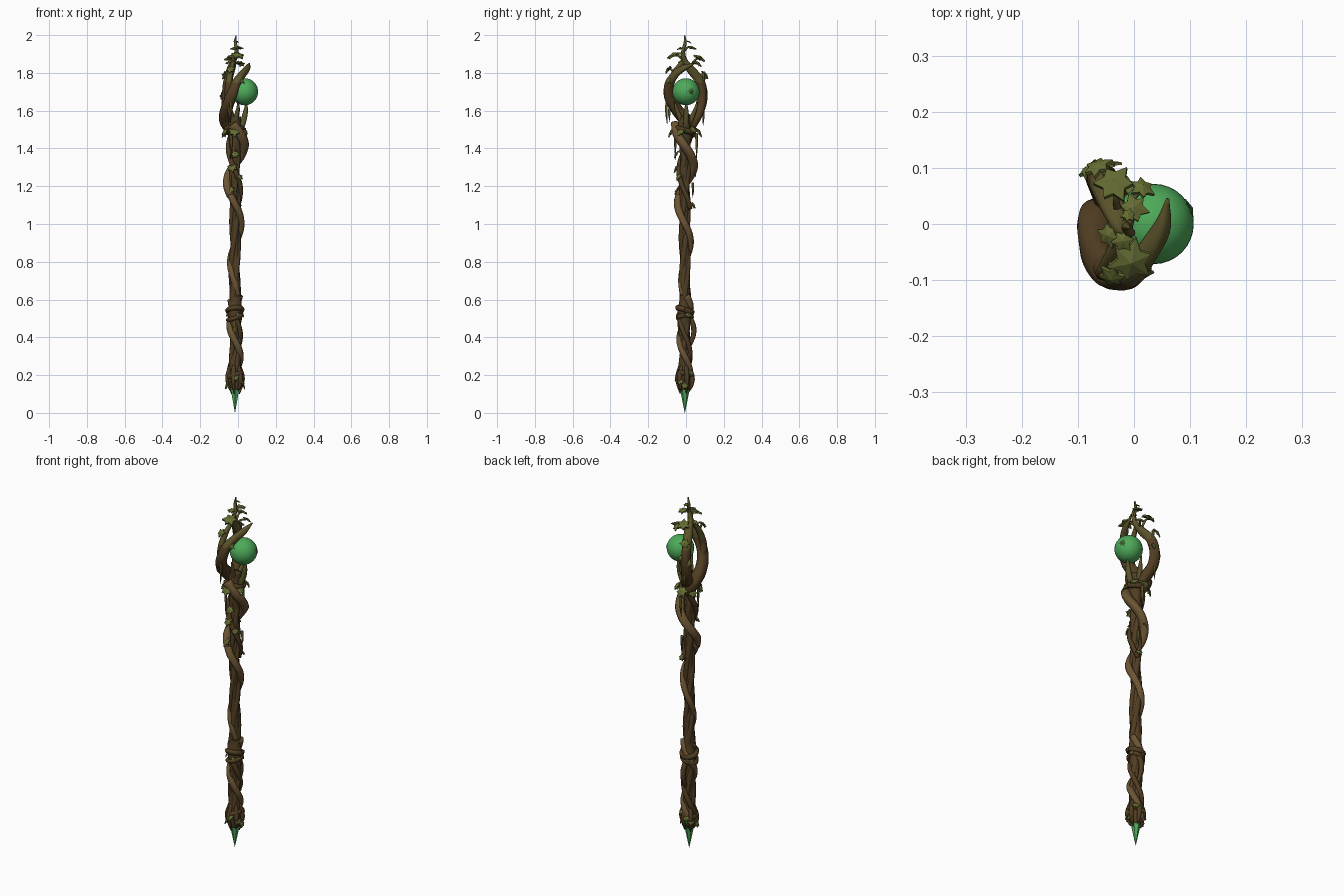
import bpy, bmesh, math, random
from mathutils import Vector, Matrix

if "Cube" in bpy.data.objects:
    bpy.data.objects.remove(bpy.data.objects["Cube"])

random.seed(4)
CX, CY = -0.016, -0.006  # staff axis


def material(name, rgb):
    m = bpy.data.materials.new(name)
    m.diffuse_color = (*rgb, 1)
    m.use_nodes = True
    m.node_tree.nodes["Principled BSDF"].inputs["Base Color"].default_value = m.diffuse_color
    return m


BARK = material("dark_bark", (0.082, 0.047, 0.016))
VINE = material("light_bark", (0.150, 0.090, 0.034))
MOSS = material("mossy_bark", (0.105, 0.088, 0.024))
LEAF = material("ivy_leaf", (0.130, 0.150, 0.032))
GEM = material("green_crystal", (0.075, 0.40, 0.10))
DARK_LEAF = material("dark_leaf", (0.05, 0.12, 0.025))


def finish(name, bm, mats, smooth=True, rule=None):
    bmesh.ops.recalc_face_normals(bm, faces=bm.faces)
    for f in bm.faces:
        f.smooth = smooth
        if rule:
            f.material_index = rule(f)
    me = bpy.data.meshes.new(name)
    bm.to_mesh(me)
    bm.free()
    for m in mats:
        me.materials.append(m)
    ob = bpy.data.objects.new(name, me)
    bpy.context.collection.objects.link(ob)
    return ob


def spline(pts, steps):
    """Catmull-Rom through (x, y, z, radius) points."""
    p = [Vector(q) for q in pts]
    p = [2 * p[0] - p[1]] + p + [2 * p[-1] - p[-2]]
    out = []
    for i in range(1, len(p) - 2):
        a, b, c, d = p[i - 1:i + 3]
        for s in range(steps):
            t = s / steps
            out.append(0.5 * (2 * b + (c - a) * t + (2 * a - 5 * b + 4 * c - d) * t * t
                              + (3 * b - a - 3 * c + d) * t ** 3))
    return out + [p[-2]]


def tube(bm, pts, steps=6, sides=10, gnarl=0.1):
    """Sweep a slightly knobbly round section along a path."""
    path = spline(pts, steps)
    rings, side = [], None
    ph = random.random() * 6
    for i, q in enumerate(path):
        tan = (path[min(i + 1, len(path) - 1)].xyz - path[max(i - 1, 0)].xyz).normalized()
        if side is None:
            side = tan.orthogonal()
        side = (side - tan * side.dot(tan)).normalized()
        up = tan.cross(side)
        ring = []
        for k in range(sides):
            a = 2 * math.pi * k / sides
            r = max(q[3], 0.0008) * (1 + gnarl * math.sin(3 * a + ph + i * 0.25))
            ring.append(bm.verts.new(q.xyz + (side * math.cos(a) + up * math.sin(a)) * r))
        rings.append(ring)
    for r0, r1 in zip(rings, rings[1:]):
        for k in range(sides):
            bm.faces.new((r0[k], r0[(k + 1) % sides], r1[(k + 1) % sides], r1[k]))
    bm.faces.new(rings[0][::-1])
    bm.faces.new(rings[-1])


def helix(z0, z1, r0, r1, t0, t1, a0, pitch):
    """Points winding round the staff; angle a0 (degrees) at z0."""
    n = max(4, int(abs(z1 - z0) / pitch * 8))
    out = []
    for i in range(n + 1):
        t = i / n
        z = z0 + (z1 - z0) * t
        a = math.radians(a0) + 2 * math.pi * abs(z1 - z0) * t / pitch
        r = r0 + (r1 - r0) * t
        out.append((CX + r * math.cos(a), CY + r * math.sin(a), z, t0 + (t1 - t0) * t))
    return out


def leaf(bm, pos, normal, size, spin=0.0):
    """Thick ivy leaf: a domed star with six broad lobes."""
    n = Vector(normal).normalized()
    rot = n.to_track_quat('Z', 'Y').to_matrix().to_4x4()
    M = Matrix.Translation(pos) @ rot @ Matrix.Rotation(spin, 4, 'Z')
    th = 0.18 * size
    top = bm.verts.new(M @ Vector((0, 0, 0.12 * size + th)))
    bot = bm.verts.new(M @ Vector((0, 0, 0.12 * size - th)))
    up, dn = [], []
    for k in range(12):
        a = math.pi * k / 6
        r = size * ((1.05 if k % 4 == 0 else 0.9) if k % 2 == 0 else 0.6)
        z = -0.15 * size * (r / size) ** 2
        p = Vector((r * math.cos(a), r * math.sin(a), z))
        up.append(bm.verts.new(M @ (p + Vector((0, 0, th * 0.65)))))
        dn.append(bm.verts.new(M @ (p - Vector((0, 0, th * 0.65)))))
    for k in range(12):
        j = (k + 1) % 12
        bm.faces.new((top, up[k], up[j]))
        bm.faces.new((bot, dn[j], dn[k]))
        bm.faces.new((up[k], dn[k], dn[j], up[j]))


# Central shaft: a core with three twisted strands
bm = bmesh.new()
tube(bm, [(CX, CY, z, r) for z, r in ((0.12, .026), (0.2, .034), (0.3, .026), (0.42, .025), (0.53, .038),
     (0.62, .028), (0.85, .023), (1.1, .022), (1.35, .024), (1.5, .035), (1.57, .03))], 8, 12)
for a in (0, 120, 240):
    tube(bm, helix(0.13, 1.5, 0.019, 0.015, 0.016, 0.014, a, 0.75), 4, 8)
finish("twisted_shaft", bm, [BARK])

# Main creeper, winding wide near the head and tight lower down
bm = bmesh.new()
tube(bm, helix(1.53, 1.15, 0.051, 0.042, 0.026, 0.021, -105, 0.40), 4, 10)
tube(bm, helix(1.17, 0.62, 0.040, 0.019, 0.020, 0.014, 215, 0.42), 4, 10)
tube(bm, helix(0.62, 0.15, 0.028, 0.028, 0.018, 0.017, 20, 0.34), 4, 10)
finish("wide_creeper", bm, [VINE])

# Counter creepers
bm = bmesh.new()
tube(bm, helix(1.52, 1.08, 0.036, 0.030, 0.015, 0.012, 80, 0.45), 4, 8)
tube(bm, helix(0.6, 0.16, 0.026, 0.03, 0.014, 0.014, 190, 0.4), 4, 8)
tube(bm, [(-.015, .02, .51, .013), (-.012, .04, .46, .014), (-.012, .04, .41, .013), (-.012, .015, .35, .01)])
finish("thin_creepers", bm, [BARK])

# Knots bound round the shaft
bm = bmesh.new()
for z, R, t in ((0.505, .036, .012), (0.545, .038, .014), (0.20, .034, .014), (1.50, .045, .015)):
    tube(bm, [(CX + R * math.cos(a), CY + R * math.sin(a), z + .012 * math.sin(a + z * 40), t)
              for a in [math.pi * k / 4 for k in range(9)]], 3, 8)
finish("knot_rings", bm, [BARK])

# Head branches curving round the orb, mossy towards their tips
high = lambda f: 1 if f.calc_center_median().z > 1.75 else 0
bm = bmesh.new()
tube(bm, [(-0.02, 0.03, 1.47, .025), (-0.065, 0.01, 1.54, .033), (-0.066, -0.045, 1.60, .032),
          (-0.038, -0.089, 1.67, .029), (-0.01, -0.088, 1.74, .025), (0.02, -0.058, 1.79, .021),
          (0.048, -0.01, 1.825, .016), (0.06, 0.045, 1.85, .003)], 7, 12)
finish("front_head_branch", bm, [BARK, MOSS], rule=high)
bm = bmesh.new()
tube(bm, [(-0.01, -0.02, 1.47, .025), (-0.035, 0.035, 1.54, .03), (-0.058, 0.075, 1.61, .028),
          (-0.06, 0.088, 1.69, .026), (-0.052, 0.07, 1.76, .024), (-0.035, 0.025, 1.82, .022),
          (-0.022, -0.01, 1.87, .015), (-0.008, -0.015, 1.92, .010), (-0.014, -0.005, 1.96, .008),
          (-0.01, -0.006, 1.998, .003)], 7, 12)
tube(bm, [(-0.055, -0.07, 1.64, .020), (-0.05, -0.085, 1.72, .018), (-0.04, -0.06, 1.80, .015),
          (-0.025, -0.015, 1.86, .01)], 6, 8)
finish("rear_head_branch", bm, [BARK, MOSS], rule=high)

# Short claws cradling the orb from below
bm = bmesh.new()
tube(bm, [(-0.01, 0, 1.48, .022), (0.025, 0.0, 1.53, .016), (0.04, 0.002, 1.59, .013),
          (0.045, 0.002, 1.645, .004)], 6, 8)
for s in (-1, 1):
    tube(bm, [(-0.02, 0, 1.5, .02), (-0.01, s * .03, 1.56, .014), (0.0, s * .05, 1.61, .009),
              (0.0, s * .06, 1.65, .003)], 6, 8)
finish("orb_claws", bm, [MOSS])

# Orb and ground spike
bm = bmesh.new()
bmesh.ops.create_uvsphere(bm, u_segments=32, v_segments=20, radius=0.0715,
                          matrix=Matrix.Translation((0.035, 0, 1.70)))
finish("orb", bm, [GEM])
bm = bmesh.new()
bmesh.ops.create_cone(bm, cap_ends=True, segments=6, radius1=0.0005, radius2=0.034, depth=0.165,
                      matrix=Matrix.Translation((CX, CY, 0.0825)))
finish("crystal_spike", bm, [GEM], smooth=False)

# Root claws gripping the spike
bm = bmesh.new()
for k in range(6):
    a = math.pi * k / 3 + 0.3
    c, s = math.cos(a), math.sin(a)
    tube(bm, [(CX + r * c, CY + r * s, z, t) for r, z, t in
              ((.022, .25, .012), (.04, .19, .013), (.036, .145, .009), (.025, .10 + .015 * (k % 2), .002))], 5, 7)
finish("root_claws", bm, [BARK])

# Hanging tendrils
bm = bmesh.new()
for x, y, z0, z1 in ((-.04, -.1, 1.66, 1.53), (-.05, -.085, 1.62, 1.54), (-.06, .09, 1.63, 1.52),
                     (-.04, -.055, 1.49, 1.34), (-.01, .055, 1.48, 1.34), (0, .035, 1.22, 1.14),
                     (-.02, -.036, .5, .37), (-.05, .09, 1.8, 1.72)):
    tube(bm, [(x, y, z0, .008), (x + .004, y * 1.04, (z0 + z1) / 2, .006), (x, y, z1, .001)], 5, 6)
finish("hanging_tendrils", bm, [MOSS])

# Ivy leaves: crown, collar and creeper (x, y, z, size, upward tilt)
bm = bmesh.new()
for x, y, z, s, t in ((-.005, -.066, 1.895, .042, 2.5), (-.035, .073, 1.88, .037, 2.5),
                      (.0, .028, 1.935, .028, 2.5), (-.02, -.03, 1.93, .022, 2),
                      (-.065, .103, 1.79, .028, 1.2), (-.08, .098, 1.68, .024, .7),
                      (-.045, .106, 1.70, .022, .2), (-.04, -.095, 1.82, .026, 1.2),
                      (.015, -.09, 1.76, .024, .7), (-.01, .016, 1.965, .014, .8),
                      (.015, .065, 1.85, .024, 1.4), (-.045, -.02, 1.86, .024, 1),
                      (-.02, -.075, 1.49, .034, .9), (-.02, .066, 1.49, .034, .9),
                      (.035, -.03, 1.49, .028, .8), (.03, .04, 1.50, .026, .8),
                      (-.07, -.03, 1.49, .028, .6), (-.07, .035, 1.48, .026, .6),
                      (-.03, -.048, 1.30, .030, .5), (-.015, -.052, 1.37, .026, .5),
                      (-.04, -.044, 1.18, .026, .5), (.0, .04, 1.10, .021, .4),
                      (.01, -.04, 1.25, .022, .4), (-.04, .043, 1.27, .024, .4)):
    leaf(bm, (x, y, z), (x - CX, y - CY, t * 0.06), s, random.random() * 6)

# Ivy leaves round the foot and the middle knot
for k in range(7):
    a = k * 2.4
    c, s = math.cos(a), math.sin(a)
    leaf(bm, (CX + .045 * c, CY + .045 * s, .145 + .022 * (k % 4)), (c, s, .5), .022, a)
for k in range(4):
    a = k * 1.57 + .4
    c, s = math.cos(a), math.sin(a)
    leaf(bm, (CX + .045 * c, CY + .045 * s, .52), (c, s, .3), .014, a)
finish("ivy_leaves", bm, [LEAF], smooth=False)

# Small leaf resting on the orb
bm = bmesh.new()
leaf(bm, (.099, .027, 1.702), (.9, .35, 0), .021, 1)
finish("orb_leaf", bm, [DARK_LEAF], smooth=False)

# Leaf stalks at the crown
bm = bmesh.new()
for a, b in (((-.03, .02, 1.83), (-.035, .073, 1.88)), ((-.02, -.01, 1.86), (-.005, -.066, 1.895)),
             ((-.01, -.012, 1.91), (0, .028, 1.935)), ((-.04, -.06, 1.79), (-.04, -.095, 1.82)),
             ((-.03, .01, 1.83), (.015, .065, 1.85))):
    m = [(p + q) / 2 for p, q in zip(a, b)]
    tube(bm, [(*a, .007), (m[0], m[1], m[2] + .012, .006), (*b, .004)], 4, 6)
finish("leaf_stalks", bm, [MOSS])
